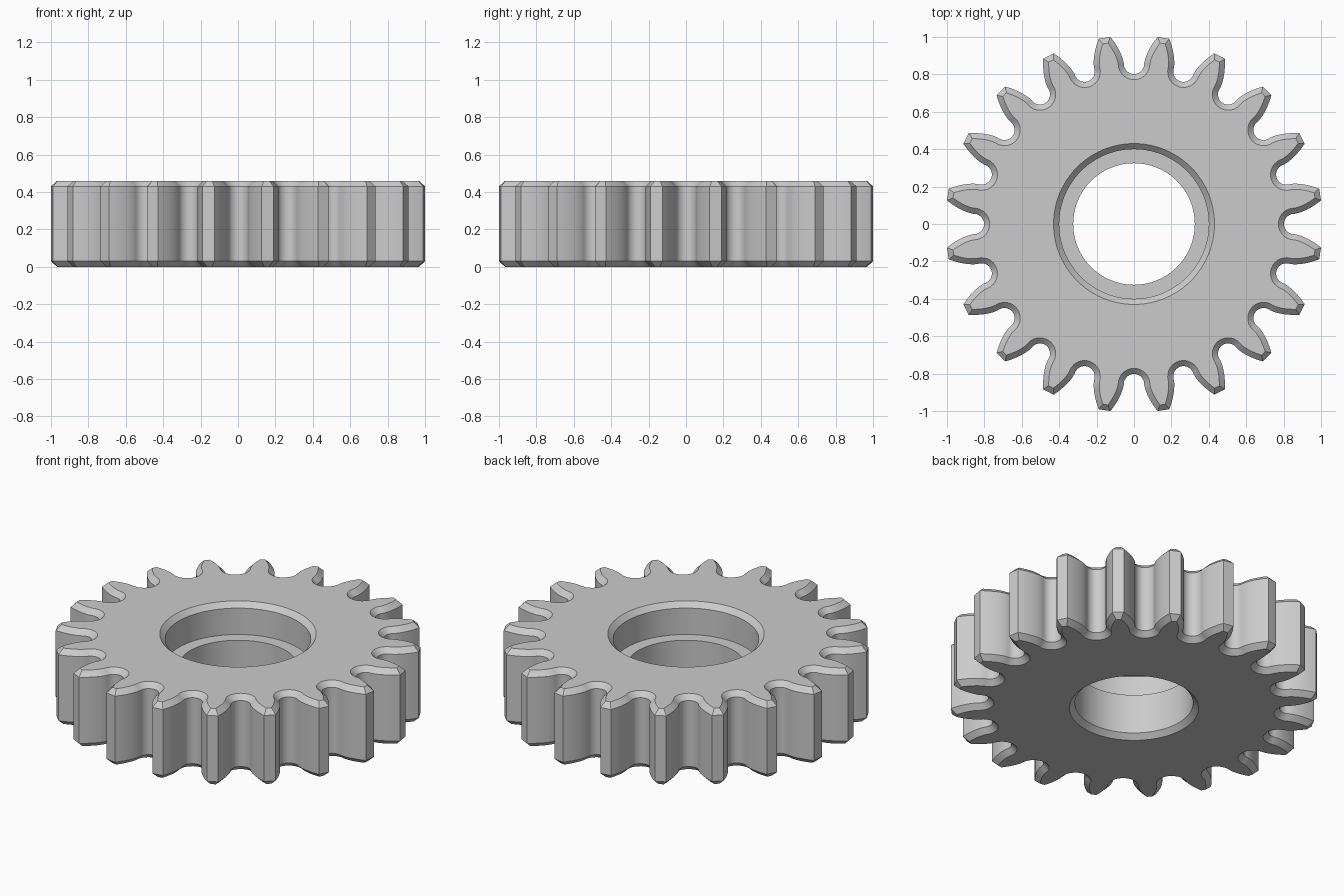
import bpy, bmesh
from math import acos, cos, sin, tan, pi, radians
from mathutils import Vector

cube = bpy.data.objects.get("Cube")
if cube:
    bpy.data.objects.remove(cube)

TEETH = 20
TIP_R = 1.008
MODULE = TIP_R * 2 / (TEETH + 2)
PITCH_R = MODULE * TEETH / 2
ROOT_R = PITCH_R - 1.25 * MODULE
PRESSURE = radians(20)
BASE_R = PITCH_R * cos(PRESSURE)
HEIGHT = 0.46
CHAMFER = 0.03
STEP_Z = 0.27


def involute(a):
    return tan(a) - a


def polar(r, a):
    return Vector((r * cos(a), r * sin(a)))


def gap_half_angle(r):
    """Half of the angle between neighbouring tooth flanks at radius r."""
    a = acos(min(1, BASE_R / r))
    return pi / TEETH / 2 - involute(PRESSURE) + involute(a)


def gap_profile(flank_steps=8, arc_steps=14):
    """One tooth gap centred on +x: flank, rounded root, flank."""
    radii = [TIP_R + (BASE_R - TIP_R) * i / flank_steps for i in range(flank_steps + 1)]
    flank = [polar(r, -gap_half_angle(r)) for r in radii]
    g = gap_half_angle(BASE_R)
    fillet = ROOT_R * sin(g) / (1 - sin(g))
    centre = Vector((ROOT_R + fillet, 0))
    start, end = 1.5 * pi - g, 0.5 * pi + g
    arc = [centre + polar(fillet, start + (end - start) * i / arc_steps)
           for i in range(arc_steps + 1)]
    other = [Vector((p.x, -p.y)) for p in reversed(flank)]
    return flank + arc + other


def inset(points, d):
    """Mitred inward offset of a counter-clockwise outline."""
    result = []
    for i, p in enumerate(points):
        t1 = (p - points[i - 1]).normalized()
        t2 = (points[(i + 1) % len(points)] - p).normalized()
        n1, n2 = Vector((-t1.y, t1.x)), Vector((-t2.y, t2.x))
        result.append(p + d * (n1 + n2) / (1 + n1.dot(n2)))
    return result


def circle(r, n=96):
    return [polar(r, 2 * pi * i / n) for i in range(n)]


def add_wall(bm, rings):
    """Skin a stack of matching rings; return the first and last ring."""
    loops = [[bm.verts.new((p.x, p.y, z)) for p in pts] for pts, z in rings]
    for a, b in zip(loops, loops[1:]):
        for i in range(len(a)):
            bm.faces.new((a[i - 1], a[i], b[i], b[i - 1]))
    return loops[0], loops[-1]


def add_cap(bm, outer, inner, up):
    """Fill the flat ring between the toothed outline and the bore."""
    edges = [bm.edges.get((loop[i - 1], loop[i]))
             for loop in (outer, inner) for i in range(len(loop))]
    bmesh.ops.triangle_fill(bm, use_beauty=True, edges=edges, normal=(0, 0, up))


# Toothed outline
outline = []
for k in range(TEETH):
    turn = 2 * pi * k / TEETH
    for p in gap_profile():
        outline.append(polar(p.length, turn + Vector((1, 0)).angle_signed(p) * -1))
small = inset(outline, CHAMFER)

bm = bmesh.new()

# Outer wall with chamfered rims
top_outer, bottom_outer = add_wall(bm, [
    (small, HEIGHT), (outline, HEIGHT - CHAMFER), (outline, CHAMFER), (small, 0)])

# Stepped bore with chamfered mouths
top_inner, bottom_inner = add_wall(bm, [
    (circle(0.43), HEIGHT), (circle(0.40), HEIGHT - CHAMFER), (circle(0.40), STEP_Z),
    (circle(0.325), STEP_Z), (circle(0.325), CHAMFER), (circle(0.355), 0)])

# Flat top and bottom
add_cap(bm, top_outer, top_inner, 1)
add_cap(bm, bottom_outer, bottom_inner, -1)
bmesh.ops.recalc_face_normals(bm, faces=bm.faces[:])

mesh = bpy.data.meshes.new("gear_wheel")
bm.to_mesh(mesh)
bm.free()
gear = bpy.data.objects.new("gear_wheel", mesh)
bpy.context.collection.objects.link(gear)

# Plain grey metal
steel = bpy.data.materials.new("steel_grey")
steel.use_nodes = True
colour = (0.6, 0.6, 0.6, 1)
steel.diffuse_color = colour
steel.node_tree.nodes["Principled BSDF"].inputs["Base Color"].default_value = colour
mesh.materials.append(steel)

bpy.ops.object.select_all(action='DESELECT')
gear.select_set(True)
bpy.context.view_layer.objects.active = gear
bpy.ops.object.shade_smooth_by_angle(angle=radians(25))
